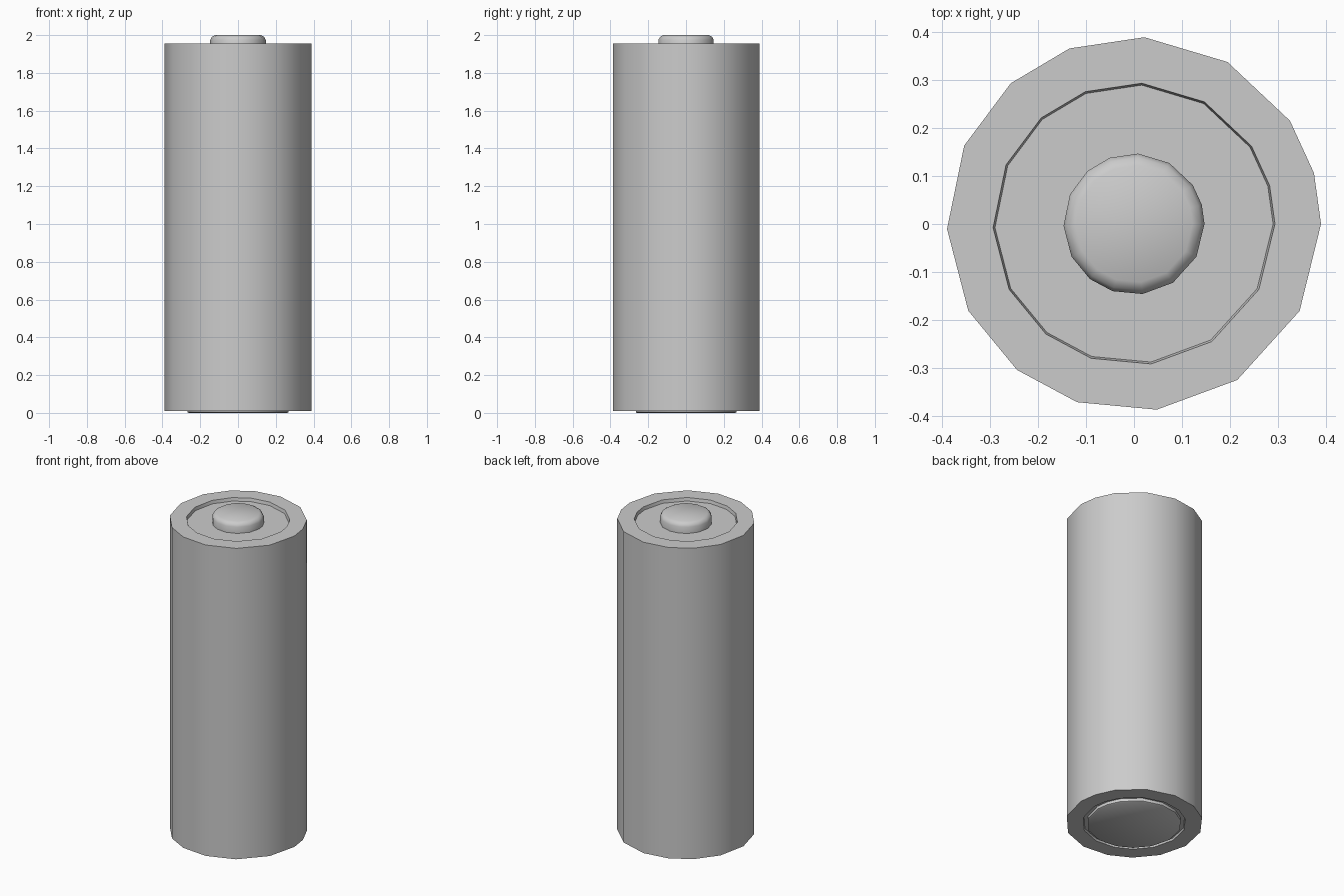
import bpy, bmesh
from math import radians, cos, sin

cube = bpy.data.objects.get("Cube")
if cube:
    bpy.data.objects.remove(cube, do_unlink=True)

grey = bpy.data.materials.new("plain grey")
grey.use_nodes = True
colour = (0.6, 0.6, 0.6, 1)
grey.diffuse_color = colour
grey.node_tree.nodes["Principled BSDF"].inputs["Base Color"].default_value = colour

# Slightly uneven facets around the can, in degrees
ANGLES = [0, 15.8, 33.5, 60, 86.8, 110.2, 131.2, 155.2,
          181.5, 207.6, 231.3, 252.3, 277, 303.5, 332.3]


def lathe(name, profile):
    """Turn (radius, height) points, listed bottom to top, into a capped solid."""
    bm = bmesh.new()
    rings = [[bm.verts.new((r * cos(radians(a)), r * sin(radians(a)), z)) for a in ANGLES]
             for r, z in profile]
    n = len(ANGLES)
    for low, high in zip(rings, rings[1:]):
        for i in range(n):
            j = (i + 1) % n
            bm.faces.new((low[i], low[j], high[j], high[i]))
    bm.faces.new(rings[0][::-1])
    bm.faces.new(rings[-1])
    mesh = bpy.data.meshes.new(name)
    bm.to_mesh(mesh)
    bm.free()
    mesh.materials.append(grey)
    obj = bpy.data.objects.new(name, mesh)
    bpy.context.collection.objects.link(obj)
    bpy.ops.object.select_all(action="DESELECT")
    obj.select_set(True)
    bpy.context.view_layer.objects.active = obj
    bpy.ops.object.shade_smooth_by_angle(angle=radians(35))
    return obj


# Can with a shallow recess at both ends
lathe("battery_can", [(0.29, 0.022), (0.294, 0.01), (0.39, 0.01),
                      (0.39, 1.955), (0.294, 1.955), (0.29, 1.935)])

# Positive terminal button with a chamfered rim
lathe("positive_terminal", [(0.147, 1.93), (0.147, 1.975), (0.139, 1.99), (0.122, 2.0)])

# Negative terminal plate
lathe("negative_terminal", [(0.262, 0), (0.268, 0.004), (0.268, 0.03)])
